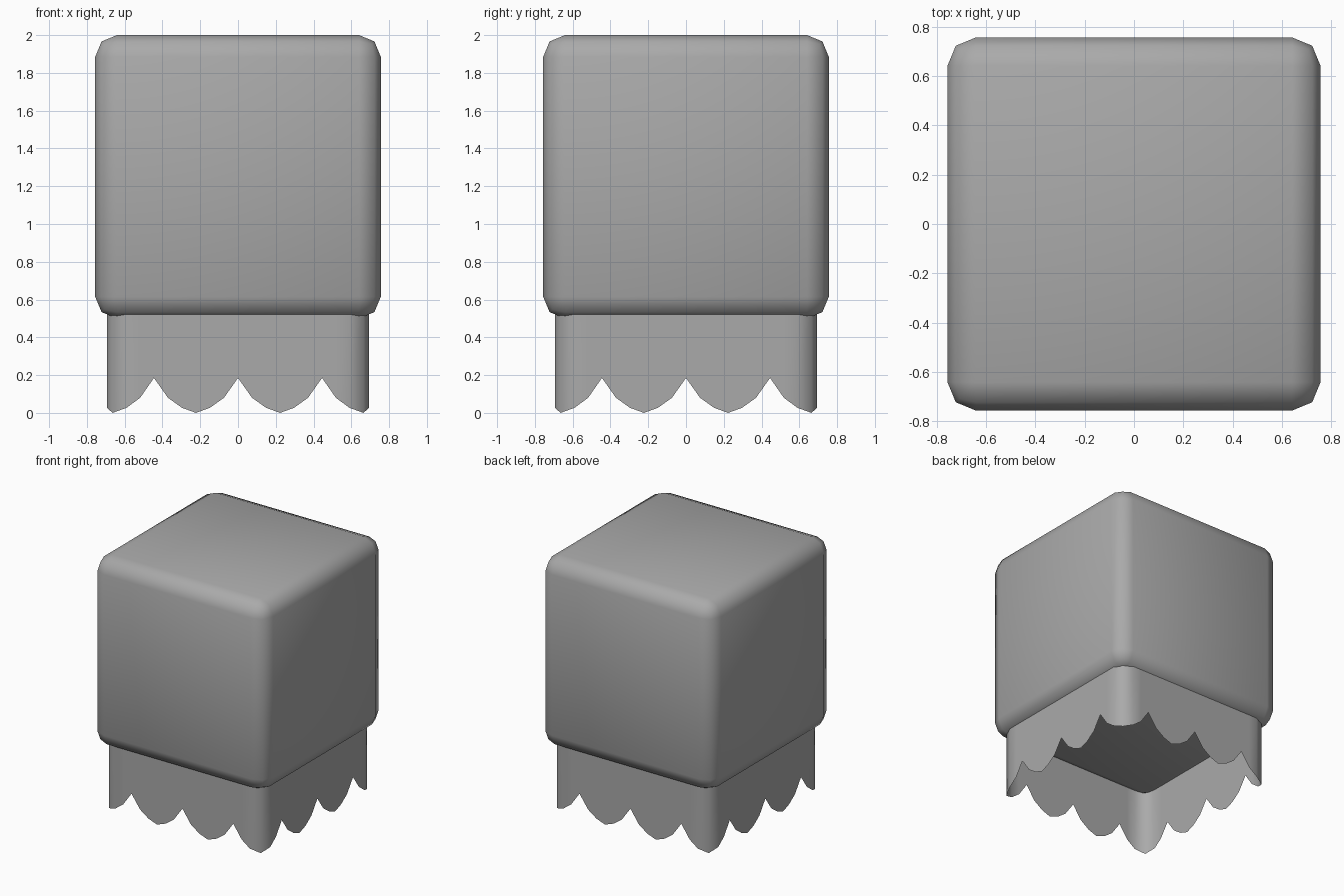
import bpy, bmesh, math
from mathutils import Matrix, Vector

cube = bpy.data.objects.get("Cube")
if cube:
    bpy.data.objects.remove(cube, do_unlink=True)

grey = bpy.data.materials.new("plain_grey")
grey.use_nodes = True
colour = (0.4, 0.4, 0.4, 1.0)
grey.diffuse_color = colour
grey.node_tree.nodes["Principled BSDF"].inputs["Base Color"].default_value = colour


def add_object(name, bm):
    """Turn a bmesh into a smooth shaded object."""
    bmesh.ops.recalc_face_normals(bm, faces=bm.faces[:])
    mesh = bpy.data.meshes.new(name)
    bm.to_mesh(mesh)
    bm.free()
    mesh.materials.append(grey)
    obj = bpy.data.objects.new(name, mesh)
    bpy.context.collection.objects.link(obj)
    bpy.ops.object.select_all(action='DESELECT')
    obj.select_set(True)
    bpy.context.view_layer.objects.active = obj
    bpy.ops.object.shade_smooth_by_angle(angle=math.radians(50))
    return obj


# Body: a box with rounded edges
bm = bmesh.new()
bmesh.ops.create_cube(bm, size=1.0)
bmesh.ops.scale(bm, vec=(1.512, 1.512, 1.5), verts=bm.verts[:])
bmesh.ops.translate(bm, vec=(0, 0, 1.25), verts=bm.verts[:])
bmesh.ops.bevel(bm, geom=bm.edges[:], offset=0.115, offset_type='OFFSET',
                segments=2, profile=0.5, affect='EDGES')
add_object("body", bm)

# Skirt: an open, thin wall with a scalloped hem, three lobes per side
HALF, TOP = 0.694, 0.54
lobe = [0.185, 0.08, 0.027, 0.0, 0.027, 0.08]        # hem heights over one lobe
along = [-0.445 + 0.89 * i / 12 for i in range(13)]  # two full lobes
side = [(x, -HALF, lobe[i % 6]) for i, x in enumerate(along)]
# the third lobe wraps round the corner
side += [(0.518, -HALF, 0.08), (0.59, -HALF, 0.027),
         (0.664, -0.664, 0.0),
         (HALF, -0.59, 0.027), (HALF, -0.518, 0.08)]

bm = bmesh.new()
columns = []
for quarter in range(4):
    turn = Matrix.Rotation(quarter * math.pi / 2, 3, 'Z')
    for p in side:
        low = turn @ Vector(p)
        columns.append((bm.verts.new(low), bm.verts.new((low.x, low.y, TOP))))
for i, (low, high) in enumerate(columns):
    next_low, next_high = columns[(i + 1) % len(columns)]
    bm.faces.new((low, next_low, next_high, high))
add_object("scalloped_skirt", bm)
